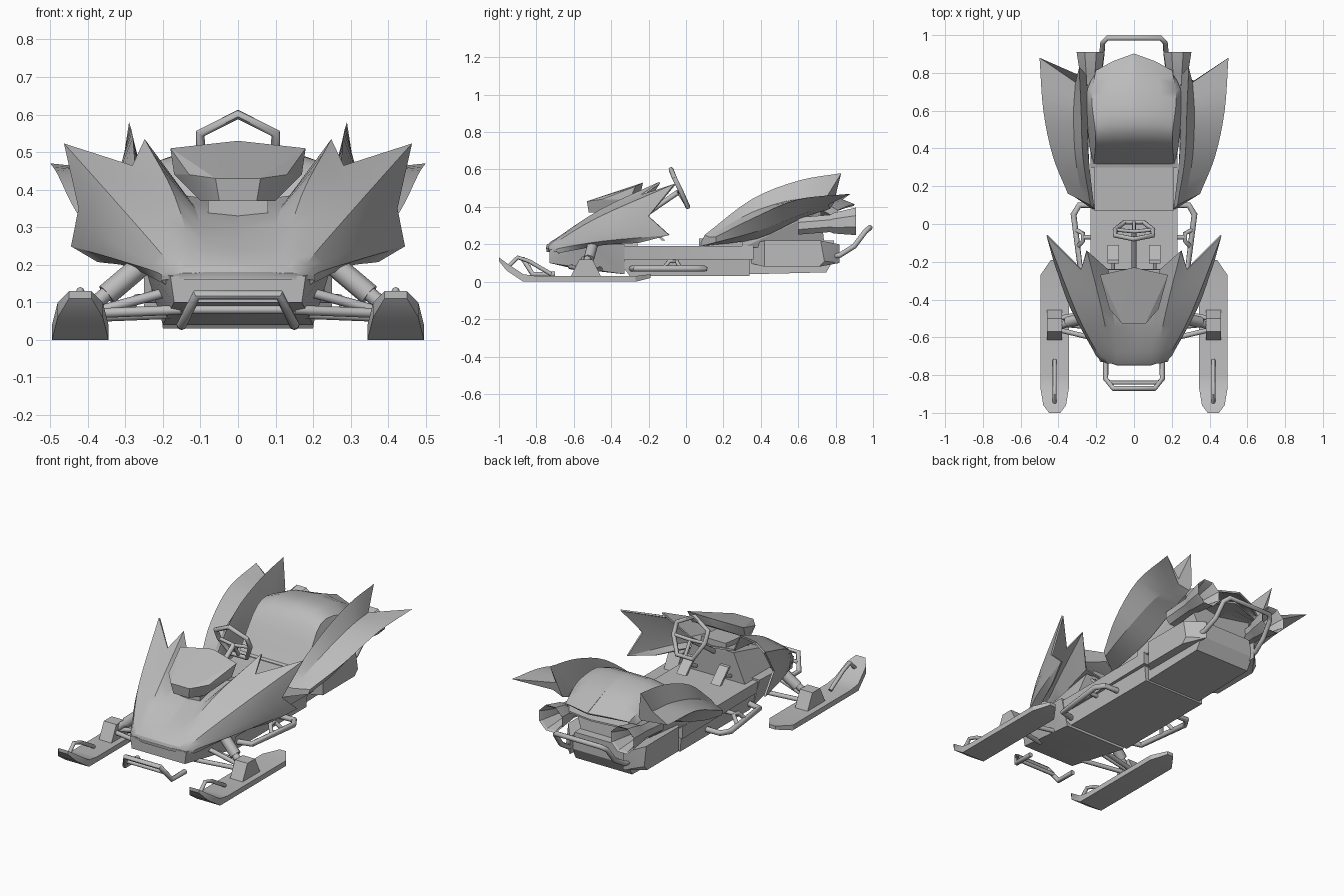
import bpy
import bmesh
import math
from mathutils import Vector

default_cube = bpy.data.objects.get("Cube")
if default_cube:
    bpy.data.objects.remove(default_cube, do_unlink=True)

grey = bpy.data.materials.new("plain grey")
grey.use_nodes = True
grey.diffuse_color = (.5, .5, .5, 1)
grey.node_tree.nodes["Principled BSDF"].inputs["Base Color"].default_value = grey.diffuse_color


def finish(name, data, mirror=False, thickness=0, angle=30):
    """Link an object, bake its modifiers and shade it."""
    part = bpy.data.objects.new(name, data)
    bpy.context.collection.objects.link(part)
    if thickness:
        solid = part.modifiers.new("thickness", 'SOLIDIFY')
        solid.thickness = thickness
        solid.offset = 0
    if mirror:
        part.modifiers.new("mirror", 'MIRROR')
    bpy.ops.object.select_all(action='DESELECT')
    part.select_set(True)
    bpy.context.view_layer.objects.active = part
    bpy.ops.object.convert(target='MESH')
    part = bpy.context.view_layer.objects.active
    part.data.materials.clear()
    part.data.materials.append(grey)
    bpy.ops.object.shade_smooth_by_angle(angle=math.radians(angle))
    return part


def flip(points):
    return [(-x, y, z) for x, y, z in points]


def curve_through(points, steps):
    """Resample a rib as a smooth curve through its points."""
    p = [Vector(q) for q in points]
    p = [p[0] * 2 - p[1]] + p + [p[-1] * 2 - p[-2]]
    result = []
    for a, b, c, d in zip(p, p[1:], p[2:], p[3:]):
        for i in range(steps):
            t = i / steps
            result.append(b + ((c - a) * t + (a * 2 - b * 5 + c * 4 - d) * t ** 2
                               + (b * 3 - a - c * 3 + d) * t ** 3) / 2)
    return result + [p[-2]]


def loft(name, ribs, steps=1, ring=False, mirror=True, thickness=0, angle=30):
    """Skin neighbouring ribs; a ring of ribs is closed and capped."""
    bm = bmesh.new()
    grid = [[bm.verts.new(q) for q in curve_through(rib, steps)] for rib in ribs]
    pairs = list(zip(grid, grid[1:]))
    if ring:
        pairs.append((grid[-1], grid[0]))
    for a, b in pairs:
        for i in range(len(a) - 1):
            bm.faces.new((a[i], a[i + 1], b[i + 1], b[i]))
    if ring:
        bm.faces.new([rib[0] for rib in grid])
        bm.faces.new([rib[-1] for rib in grid])
    bmesh.ops.recalc_face_normals(bm, faces=bm.faces)
    mesh = bpy.data.meshes.new(name)
    bm.to_mesh(mesh)
    bm.free()
    return finish(name, mesh, mirror, thickness, angle)


def hull(name, points, pair=False):
    """Convex block: one across the middle, or a pair on both sides."""
    bm = bmesh.new()
    for q in points if pair else points + flip(points):
        bm.verts.new(q)
    found = bmesh.ops.convex_hull(bm, input=bm.verts)
    loose = [g for g in found["geom_interior"] if isinstance(g, bmesh.types.BMVert)]
    bmesh.ops.delete(bm, geom=loose, context='VERTS')
    bmesh.ops.recalc_face_normals(bm, faces=bm.faces)
    mesh = bpy.data.meshes.new(name)
    bm.to_mesh(mesh)
    bm.free()
    return finish(name, mesh, pair, angle=20)


def tube(name, points, radius, pair=False, closed=False):
    curve = bpy.data.curves.new(name, 'CURVE')
    curve.dimensions = '3D'
    curve.bevel_depth = radius
    curve.bevel_resolution = 2
    curve.use_fill_caps = True
    for path in [points, flip(points)] if pair else [points]:
        spline = curve.splines.new('POLY')
        spline.points.add(len(path) - 1)
        spline.use_cyclic_u = closed
        for point, q in zip(spline.points, path):
            point.co = (*q, 1)
    return finish(name, curve, angle=50)


def across(points):
    """Continue a half path over the middle to the other side."""
    return points + flip(points)[::-1]


# Hood: ribs from the centre line, over both fins, down to the lower edge
loft("hood", [
    [(0, -.74, .16), (0, -.72, .21), (0, -.48, .32), (0, -.24, .36)],
    [(.09, -.74, .16), (.09, -.72, .21), (.11, -.48, .33), (.14, -.24, .38)],
    [(.12, -.73, .16), (.12, -.71, .21), (.17, -.46, .38), (.25, -.14, .53)],
    [(.14, -.73, .16), (.15, -.71, .21), (.22, -.47, .36), (.28, -.24, .46)],
    [(.17, -.72, .16), (.18, -.7, .2), (.3, -.47, .34), (.46, -.06, .52)],
    [(.19, -.7, .16), (.2, -.68, .19), (.33, -.45, .26), (.42, -.2, .35)],
    [(.2, -.69, .16), (.21, -.67, .18), (.33, -.44, .22), (.44, -.09, .25)],
    [(.19, -.68, .15), (.21, -.65, .16), (.29, -.44, .2), (.37, -.25, .21)],
], steps=4, thickness=.01, angle=25)

# Light cowl on the hood
hull("cowl", [(0, -.23, .53), (.18, -.27, .51), (.13, -.45, .44), (.06, -.53, .43),
              (0, -.24, .48), (.17, -.3, .44), (.1, -.45, .37), (.05, -.52, .37)])
hull("cowl_mount", [(.08, -.25, .4), (.08, -.25, .35), (.08, -.46, .38), (.08, -.46, .3)])
hull("dashboard", [(.2, -.26, .18), (.13, -.25, .36), (.14, -.5, .3), (.2, -.5, .18)])

# Chassis blocks
hull("nose_chassis", [(.18, -.73, .17), (.17, -.73, .1), (.14, -.6, .07), (.2, -.33, .04),
                      (.24, -.33, .2), (.25, -.5, .2)])
hull("belly", [(.2, -.3, .03), (.2, .34, .03), (.21, -.37, .12), (.21, .34, .14)])
hull("floor", [(.22, -.36, .12), (.23, .36, .12), (.23, -.35, .19), (.23, .36, .19)])
hull("track_housing", [(.18, .34, .04), (.18, .75, .05), (.18, .79, .12),
                       (.16, .79, .22), (.18, .34, .22)])
hull("side_box", [(.17, .34, .1), (.17, .34, .2), (.25, .42, .08), (.25, .71, .08),
                  (.25, .74, .11), (.25, .72, .22), (.25, .42, .22), (.17, .82, .1),
                  (.17, .82, .2)], pair=True)
hull("rear_body", [(.23, .3, .18), (.23, .3, .25), (.22, .72, .38), (.15, .74, .2)])

# Seat
hull("seat_cushion", [(.21, .07, .18), (.21, .07, .23), (.21, .36, .25), (.21, .36, .18)])
loft("seat_back", [
    [(0, .32, .25), (0, .48, .48), (0, .68, .49), (0, .9, .41)],
    [(.12, .32, .25), (.12, .48, .48), (.14, .68, .48), (.11, .86, .4)],
    [(.21, .32, .25), (.2, .47, .46), (.22, .66, .45), (.2, .81, .38)],
    [(.22, .32, .23), (.24, .5, .32), (.25, .68, .39), (.2, .81, .34)],
    [(0, .32, .22), (0, .5, .26), (0, .68, .33), (0, .87, .36)],
], steps=4, thickness=.01, angle=35)

# Rear fenders: upright inner blade and wide outer fin in one closed skin
loft("rear_fender", [
    [(.21, .08, .21), (.24, .35, .3), (.25, .6, .39), (.25, .79, .42)],
    [(.23, .1, .25), (.27, .35, .44), (.28, .6, .54), (.29, .83, .58)],
    [(.27, .12, .24), (.31, .35, .37), (.32, .58, .44), (.31, .75, .45)],
    [(.35, .16, .24), (.43, .36, .34), (.48, .6, .44), (.5, .88, .47)],
    [(.34, .16, .21), (.37, .38, .27), (.37, .62, .36), (.32, .76, .41)],
    [(.22, .08, .19), (.24, .38, .23), (.24, .62, .34), (.25, .77, .39)],
], steps=4, ring=True, angle=25)

# Flared exhausts, open at the back
exhaust_profile = [(.6, .05), (.77, .05), (.79, .06), (.91, .08), (.9, .07), (.78, .04)]
exhaust_ribs = []
for i in range(8):
    turn = math.tau * (i + .5) / 8
    exhaust_ribs.append([(.23 + r * math.cos(turn), y, .25 + y * .08 + r * math.sin(turn))
                         for y, r in exhaust_profile])
loft("exhaust", exhaust_ribs, ring=True)

# Skis: station, half width, bottom and top
ski_stations = [(-1, .03, .11, .13), (-.96, .06, .06, .1), (-.87, .075, 0, .04),
                (-.8, .075, 0, .03), (-.27, .075, 0, .03), (-.19, .02, .02, .04)]
ski_ribs = [[(.42 + side * w, y, top if upper else low) for y, w, low, top in ski_stations]
            for side, upper in [(-1, False), (1, False), (1, True), (-1, True)]]
loft("ski", ski_ribs, ring=True)
tube("ski_handle", [(.42, -.95, .08), (.42, -.9, .13), (.42, -.84, .11), (.42, -.72, .04)],
     .011, pair=True)
hull("ski_bracket", [(x, y, z) for x in (.38, .46) for y, z in
                     [(-.62, .02), (-.45, .02), (-.57, .12), (-.5, .12)]], pair=True)

# Suspension
tube("shock_body", [(.22, -.49, .23), (.35, -.52, .12)], .03, pair=True)
tube("shock_rod", [(.33, -.52, .14), (.4, -.54, .08)], .02, pair=True)
tube("front_arm", [(.4, -.56, .07), (.15, -.62, .08)], .013, pair=True)
tube("upper_arm", [(.4, -.53, .07), (.18, -.55, .13)], .013, pair=True)
tube("rear_arm", [(.4, -.5, .06), (.15, -.45, .07)], .013, pair=True)

# Bumpers and side rails
tube("front_bumper", across([(.15, -.7, .04), (.15, -.82, .04), (.11, -.87, .12)]), .014)
tube("bumper_crossbar", across([(.13, -.84, .08)]), .011)
tube("rear_bumper", across([(.19, .7, .13), (.18, .82, .14), (.17, .9, .19),
                            (.165, .96, .27), (.14, .985, .29)]), .014)
tube("side_rail", [(.2, .1, .07), (.29, .1, .07), (.32, .05, .07), (.28, -.27, .07),
                   (.2, -.29, .07)], .016, pair=True)
tube("rail_bracket", [(.3, -.12, .07), (.27, -.09, .11), (.27, -.05, .11), (.31, -.03, .07)],
     .012, pair=True)
tube("rail_strut", [(.2, -.07, .11), (.27, -.07, .11)], .012, pair=True)

# Steering wheel
rim = [(0, -.08, .6), (.1, -.06, .55), (.1, -.03, .49), (.05, .01, .4)]
tube("steering_wheel", rim + flip(rim[1:])[::-1], .013, closed=True)
hub = (0, -.04, .48)
tube("wheel_spokes", [rim[2], hub], .01, pair=True)
tube("lower_spoke", [(0, .01, .4), hub], .01)
tube("steering_column", [hub, (0, -.26, .33)], .014)

# Pedals
hull("pedal", [(x, y + shift, z) for x in (.08, .14) for shift in (0, .02)
               for y, z in [(-.13, .22), (-.21, .3)]], pair=True)
tube("pedal_arm", [(.11, -.16, .26), (.11, -.25, .22)], .01, pair=True)
